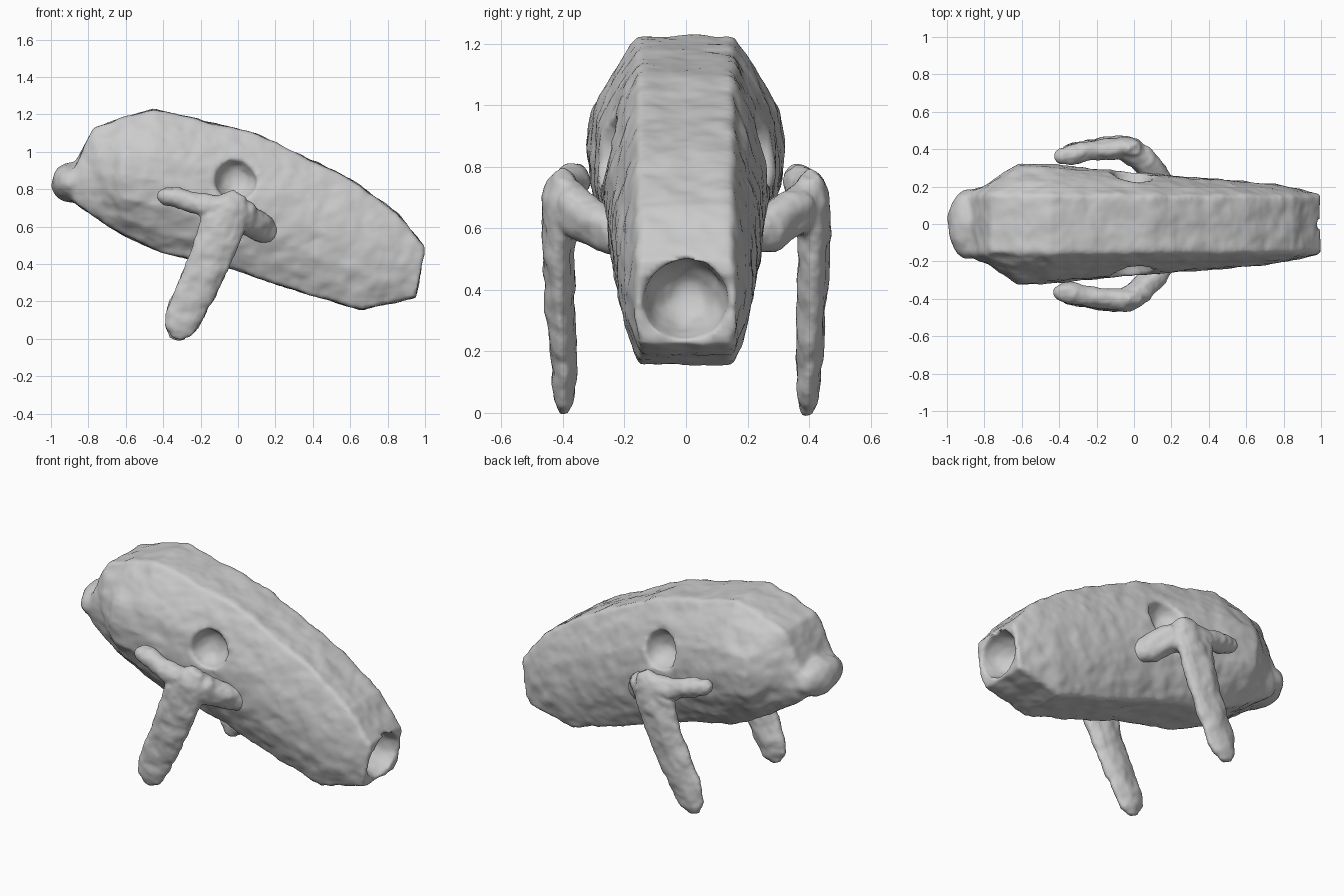
import bpy, bmesh
from math import sin, cos, pi
from mathutils import Vector

if "Cube" in bpy.data.objects:
    bpy.data.objects.remove(bpy.data.objects["Cube"])


def add_mesh(name, rings):
    """Closed skin through a list of equal-length rings."""
    bm = bmesh.new()
    loops = [[bm.verts.new(p) for p in r] for r in rings]
    n = len(loops[0])
    for a, b in zip(loops, loops[1:]):
        for i in range(n):
            j = (i + 1) % n
            bm.faces.new((a[i], a[j], b[j], b[i]))
    bm.faces.new(loops[0])
    bm.faces.new(loops[-1])
    bmesh.ops.recalc_face_normals(bm, faces=bm.faces)
    me = bpy.data.meshes.new(name)
    bm.to_mesh(me)
    bm.free()
    ob = bpy.data.objects.new(name, me)
    bpy.context.collection.objects.link(ob)
    return ob


def tube(name, sections, n=14):
    """Elliptical limb; each section is x, y, z, in-plane radius, y radius."""
    pts = [Vector(s[:3]) for s in sections]
    rings = []
    for k, s in enumerate(sections):
        t = (pts[min(k + 1, len(pts) - 1)] - pts[max(k - 1, 0)]).normalized()
        u = t.cross(Vector((0, 1, 0))).normalized()
        v = t.cross(u).normalized()
        rings.append([pts[k] + u * s[3] * cos(2 * pi * i / n) + v * s[4] * sin(2 * pi * i / n)
                      for i in range(n)])
    return add_mesh(name, rings)


def ball(name, loc, scale):
    bpy.ops.mesh.primitive_uv_sphere_add(segments=32, ring_count=18, location=loc)
    ob = bpy.context.object
    ob.name = name
    ob.scale = scale
    return ob


def combine(target, other, op):
    m = target.modifiers.new(op, 'BOOLEAN')
    m.operation, m.solver, m.object = op, 'EXACT', other
    bpy.context.view_layer.objects.active = target
    bpy.ops.object.modifier_apply(modifier=m.name)
    bpy.data.objects.remove(other)


lumps = bpy.data.textures.new("lumps", 'CLOUDS')
lumps.noise_scale = 0.09


def weather(ob, voxel, strength):
    """Lumpy, worn surface."""
    r = ob.modifiers.new("remesh", 'REMESH')
    r.mode, r.voxel_size, r.use_smooth_shade = 'VOXEL', voxel, True
    d = ob.modifiers.new("lumps", 'DISPLACE')
    d.texture, d.strength, d.mid_level = lumps, strength, 0.5
    d.texture_coords = 'LOCAL'
    s = ob.modifiers.new("soften", 'SMOOTH')
    s.factor, s.iterations = 0.5, 2


# hull: top x/z, bottom x/z, widest half-width
E = 0.153
stations = [(-0.87, 0.93, -0.89, 0.74, 0.175), (-0.77, 1.13, -0.78, 0.66, 0.22),
            (-0.62, 1.18, -0.62, 0.56, 0.325), (-0.45, 1.23, -0.42, 0.465, 0.32),
            (0.1, 1.095, 0.0, 0.365, 0.272), (0.6, 0.855, 0.35, 0.245, 0.24),
            (0.85, 0.675, 0.66, 0.155, 0.212), (1.0, 0.49, 0.955, 0.225, 0.165)]
rings = []
for xt, zt, xb, zb, w in stations:
    half = [(0, E), (0.14, E + 0.45 * (w - E)), (0.32, E + 0.88 * (w - E)), (0.5, w),
            (0.68, E + 0.9 * (w - E)), (0.86, E + 0.5 * (w - E)), (1, E)]
    outline = half + [(f, -y) for f, y in reversed(half)]
    rings.append([(xt + (xb - xt) * f, y, zt + (zb - zt) * f) for f, y in outline])
hull = add_mesh("hull", rings)

# rounded nose
nose = ball("nose", (-0.885, 0, 0.835), (0.112, 0.19, 0.105))
combine(hull, nose, 'UNION')
# exhaust recess and round side pockets
exhaust = ball("exhaust_cutter", (0.99, 0, 0.365), (0.19, 0.14, 0.13))
exhaust.rotation_euler.y = 0.2
combine(hull, exhaust, 'DIFFERENCE')
for side in (-1, 1):
    combine(hull, ball("pocket_cutter", (-0.01, side * 0.275, 0.85), (0.112, 0.12, 0.112)), 'DIFFERENCE')
weather(hull, 0.016, 0.022)

# arms: shoulder with forward prong, plus hanging leg blade
prong = [(0.175, 0.19, 0.575, 0.065, 0.06), (0.12, 0.27, 0.595, 0.078, 0.065),
         (0.03, 0.36, 0.66, 0.085, 0.07), (-0.06, 0.405, 0.70, 0.075, 0.06),
         (-0.2, 0.395, 0.715, 0.06, 0.055), (-0.33, 0.37, 0.755, 0.055, 0.055),
         (-0.395, 0.365, 0.765, 0.045, 0.045), (-0.425, 0.365, 0.765, 0.02, 0.02)]
leg = [(0.01, 0.40, 0.775, 0.04, 0.03), (-0.03, 0.405, 0.71, 0.1, 0.06),
       (-0.09, 0.415, 0.6, 0.125, 0.055), (-0.14, 0.413, 0.45, 0.115, 0.05),
       (-0.21, 0.405, 0.28, 0.11, 0.046), (-0.29, 0.397, 0.12, 0.1, 0.04),
       (-0.315, 0.395, 0.05, 0.08, 0.032), (-0.33, 0.395, 0.0, 0.03, 0.016)]
for side, label in ((-1, "front_arm"), (1, "back_arm")):
    flip = lambda rows: [(r[0], side * r[1]) + r[2:] for r in rows]
    arm = tube(label, flip(prong))
    combine(arm, tube("leg", flip(leg)), 'UNION')
    weather(arm, 0.012, 0.028)
